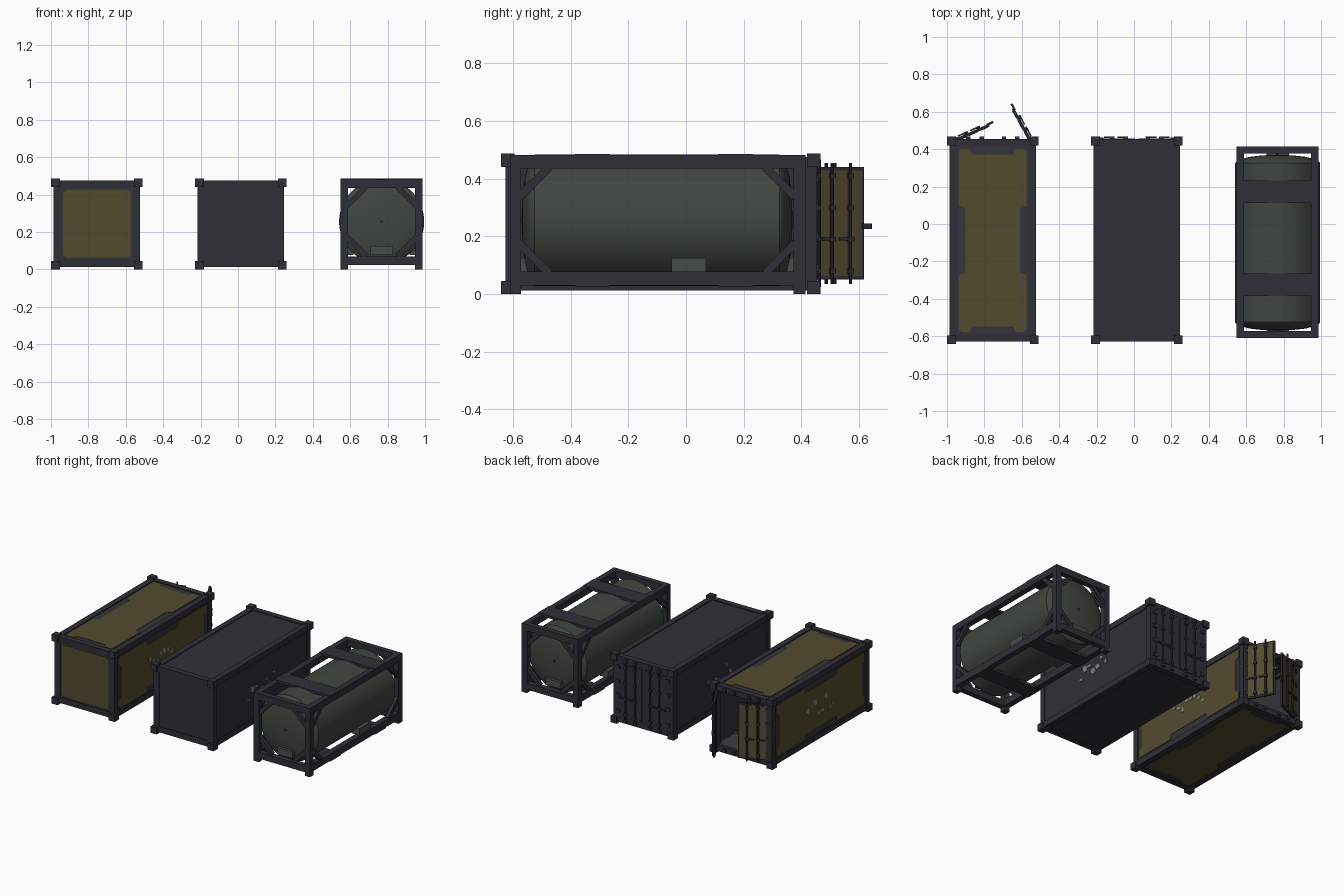
import bpy, bmesh, math, random
from mathutils import Matrix, Vector

if "Cube" in bpy.data.objects:
    bpy.data.objects.remove(bpy.data.objects["Cube"])

random.seed(4)


def material(name, rgb):
    m = bpy.data.materials.new(name)
    m.diffuse_color = (*rgb, 1)
    m.use_nodes = True
    m.node_tree.nodes["Principled BSDF"].inputs["Base Color"].default_value = m.diffuse_color
    return m


STEEL = material("dark_steel", (0.028, 0.028, 0.039))
WORN = material("worn_slate", (0.033, 0.035, 0.040))
OCHRE = material("ochre_paint", (0.088, 0.070, 0.028))
GREEN = material("tank_green", (0.050, 0.062, 0.049))
LIGHT_GREEN = material("plate_green", (0.060, 0.076, 0.062))
GREY = material("faded_grey", (0.22, 0.22, 0.22))
INSIDE = material("interior_grey", (0.045, 0.045, 0.055))
I4 = Matrix.Identity(4)


def finish(name, bm, mat):
    bmesh.ops.recalc_face_normals(bm, faces=bm.faces)
    me = bpy.data.meshes.new(name)
    bm.to_mesh(me)
    bm.free()
    me.materials.append(mat)
    ob = bpy.data.objects.new(name, me)
    bpy.context.collection.objects.link(ob)
    return ob


def box(name, lo, hi, mat, m=I4):
    lo, hi = Vector(lo), Vector(hi)
    bm = bmesh.new()
    bmesh.ops.create_cube(bm, size=1)
    for v in bm.verts:
        v.co = m @ ((lo + hi) / 2 + v.co * (hi - lo))
    return finish(name, bm, mat)


def rod(name, p, q, r, mat, m=I4, n=10):
    p, q = Vector(p), Vector(q)
    bm = bmesh.new()
    bmesh.ops.create_cone(bm, cap_ends=True, segments=n, radius1=r, radius2=r, depth=(q - p).length)
    t = Matrix.Translation((p + q) / 2) @ (q - p).to_track_quat('Z', 'Y').to_matrix().to_4x4()
    bm.transform(m @ t)
    return finish(name, bm, mat)


def plate(name, pts, origin, u, v, thick, mat):
    """Extruded 2D outline, grown along u x v."""
    o, u, v = Vector(origin), Vector(u), Vector(v)
    bm = bmesh.new()
    f = bm.faces.new([bm.verts.new(o + u * a + v * b) for a, b in pts])
    ext = bmesh.ops.extrude_face_region(bm, geom=[f])
    bmesh.ops.translate(bm, vec=u.cross(v).normalized() * thick,
                        verts=[g for g in ext["geom"] if isinstance(g, bmesh.types.BMVert)])
    return finish(name, bm, mat)


def beam(name, p, q, normal, w, d, mat):
    """Flat bar from p to q, w wide, d thick along normal."""
    p, q, n = Vector(p), Vector(q), Vector(normal)
    u = (q - p).normalized()
    v = n.cross(u)
    h = (q - p).length / 2
    return plate(name, [(-h, -w / 2), (h, -w / 2), (h, w / 2), (-h, w / 2)],
                 (p + q) / 2 - n * d / 2, u, v, d, mat)


def notched(L, W, end=0.11):
    """Outline of the worn paint field: notches in all four edges."""
    q = [(0.17, W - 0.035), (0.185, W), (L - 0.015, W), (L, W - 0.015),
         (L, end + 0.015), (L - 0.03, end)]
    top = q
    r = [(a, -b) for a, b in reversed(q)]
    l = [(-a, -b) for a, b in q]
    t = [(-a, b) for a, b in reversed(q)]
    return top + r + l + t


def door(tag, hx, side, angle, painted):
    """Door leaf in local space: +X along the leaf, +Y is the outer face."""
    m = (Matrix.Translation((hx, 0.442, 0)) @ Matrix.Diagonal((side, 1, 1, 1))
         @ Matrix.Rotation(math.radians(angle), 4, 'Z'))
    box(tag + "_leaf", (0, 0, 0.05), (0.195, 0.012, 0.44), STEEL, m)
    for i, (a, b) in enumerate([(0.012, 0.055), (0.073, 0.127), (0.145, 0.185)]):
        box(f"{tag}_panel_{i}", (a, 0.012, 0.062), (b, 0.015, 0.428), OCHRE if painted else STEEL, m)
        if painted:
            box(f"{tag}_inner_panel_{i}", (a, -0.002, 0.062), (b, 0, 0.428), WORN, m)
    for i, a in enumerate((0.064, 0.136)):
        rod(f"{tag}_lock_bar_{i}", (a, 0.02, 0.035), (a, 0.02, 0.455), 0.006, STEEL, m)
        box(f"{tag}_handle_{i}", (a - 0.045, 0.018, 0.186), (a + 0.012, 0.026, 0.196), STEEL, m)
        for z in (0.08, 0.19, 0.3, 0.41):
            box(f"{tag}_bracket_{i}", (a - 0.011, 0.012, z - 0.008), (a + 0.011, 0.027, z + 0.008), STEEL, m)
    for z in (0.09, 0.2, 0.3, 0.4):
        box(tag + "_hinge", (-0.014, 0.002, z - 0.012), (0.016, 0.02, z + 0.012), STEEL, m)
    if painted:
        box(tag + "_latch", (0.185, 0.008, 0.225), (0.222, 0.02, 0.245), STEEL, m)


def container(tag, cx, painted, angles):
    x0, x1, y0, y1, z0, z1 = cx - 0.232, cx + 0.232, -0.627, 0.455, 0.012, 0.475
    t = 0.04
    # corner castings, posts and rails
    for s in (-1, 1):
        for ya, yb in ((-0.642, -0.595), (0.42, 0.467)):
            for za, zb in ((0, 0.046), (0.44, 0.487)):
                xs = sorted((cx + s * 0.198, cx + s * 0.245))
                box(tag + "_corner_casting", (xs[0], ya, za), (xs[1], yb, zb), STEEL)
        xs = sorted((cx + s * 0.192, cx + s * 0.232))
        for ya, yb in ((y0, y0 + t), (y1 - t, y1)):
            box(tag + "_post", (xs[0], ya, z0), (xs[1], yb, z1), STEEL)
        for za, zb in ((z0, z0 + t), (z1 - t, z1)):
            box(tag + "_side_rail", (xs[0], y0, za), (xs[1], y1, zb), STEEL)
    for ya, yb in ((y0, y0 + t), (y1 - t, y1)):
        for za, zb in ((z0, z0 + t), (z1 - t, z1)):
            box(tag + "_end_rail", (x0, ya, za), (x1, yb, zb), STEEL)
    # walls
    w = WORN if painted else STEEL
    i = 0.006
    box(tag + "_roof", (x0 + i, y0 + i, z1 - 0.018), (x1 - i, y1 - i, z1 - i), w)
    box(tag + "_floor", (x0 + i, y0 + i, z0 + i), (x1 - i, y1 - i, z0 + 0.03), w)
    box(tag + "_front_wall", (x0 + i, y0 + i, z0 + i), (x1 - i, y0 + 0.02, z1 - i), w)
    box(tag + "_left_wall", (x0 + i, y0 + i, z0 + i), (x0 + 0.02, y1 - i, z1 - i), w)
    box(tag + "_right_wall", (x1 - 0.02, y0 + i, z0 + i), (x1 - i, y1 - i, z1 - i), w)
    box(tag + "_deck", (x0 + 0.03, y0 + 0.03, z0 + 0.03), (x1 - 0.03, y1 - 0.02, z0 + 0.042), INSIDE)
    # worn paint fields
    yc, zc = -0.088, 0.244
    if painted:
        p = notched(0.49, 0.18)
        plate("roof_paint", p, (cx, yc, z1 - i), (0, 1, 0), (-1, 0, 0), 0.003, OCHRE)
        plate("underside_paint", p, (cx, yc, z0 + i), (0, 1, 0), (1, 0, 0), 0.003, OCHRE)
        plate("right_paint", p, (x1 - i, yc, zc), (0, 1, 0), (0, 0, 1), 0.003, OCHRE)
        plate("left_paint", p, (x0 + i, yc, zc), (0, -1, 0), (0, 0, 1), 0.003, OCHRE)
        a, b = 0.18, 0.165
        o = [(a, b), (b, a), (-b, a), (-a, b), (-a, -b), (-b, -a), (b, -a), (a, -b)]
        plate("front_paint", o, (cx, y0 + i, zc), (1, 0, 0), (0, 0, 1), 0.003, OCHRE)
    # scattered faded patches on both long sides
    for s in (-1, 1):
        for k in range(8):
            y = yc - 0.14 + 0.04 * k
            z = zc + random.uniform(-0.07, 0.05)
            a, b = random.uniform(0.008, 0.02), random.uniform(0.008, 0.022)
            o = [(a, -b), (a, b * 0.3), (a * 0.4, b), (-a, b), (-a, -b * 0.4), (-a * 0.3, -b)]
            plate(tag + "_faded_patch", o, (cx + s * 0.226, y, z), (0, s, 0), (0, 0, 1), 0.005, GREY)
    # doors and the keepers above and below them
    door(tag + "_left_door", cx - 0.195, 1, angles[0], painted)
    door(tag + "_right_door", cx + 0.195, -1, angles[1], painted)
    for dx in (-0.131, -0.059, 0.059, 0.131):
        for z in (0.035, 0.455):
            box(tag + "_lock_keeper", (cx + dx - 0.011, 0.45, z - 0.011), (cx + dx + 0.011, 0.469, z + 0.011), STEEL)


container("open_container", -0.755, True, (24, 61))
container("closed_container", 0.015, False, (0, 0))

# tank body: revolved profile along y
TX, TZ, R = 0.768, 0.256, 0.2275
prof = [(0, -0.570), (0.08, -0.567), (0.15, -0.559), (0.195, -0.547), (0.219, -0.535), (R, -0.525),
        (R, 0.325), (0.219, 0.335), (0.195, 0.347), (0.15, 0.359), (0.08, 0.367), (0, 0.370)]
bm = bmesh.new()
vs = [bm.verts.new((TX + r, y, TZ)) for r, y in prof]
es = [bm.edges.new(e) for e in zip(vs, vs[1:])]
bmesh.ops.spin(bm, geom=vs + es, cent=(TX, 0, TZ), axis=(0, 1, 0), angle=math.tau, steps=64)
bmesh.ops.remove_doubles(bm, verts=bm.verts, dist=0.0005)
tank = finish("tank_body", bm, GREEN)
bpy.context.view_layer.objects.active = tank
tank.select_set(True)
bpy.ops.object.shade_smooth_by_angle(angle=math.radians(40))

# tank frame
FX0, FX1, FY0, FY1 = 0.549, 0.987, -0.61, 0.415
for xa, xb in ((FX0, FX0 + 0.04), (FX1 - 0.04, FX1)):
    for ya, yb in ((FY0, FY0 + 0.038), (FY1 - 0.042, FY1)):
        box("tank_post", (xa, ya, 0), (xb, yb, 0.482), STEEL)
    for za, zb in ((0.03, 0.078), (0.436, 0.482)):
        box("tank_side_rail", (xa, FY0, za), (xb, FY1, zb), STEEL)
for ya, yb in ((FY0, FY0 + 0.038), (FY1 - 0.038, FY1)):
    for za, zb in ((0.025, 0.07), (0.436, 0.482)):
        box("tank_end_rail", (FX0, ya, za), (FX1, yb, zb), STEEL)
for ya, yb in ((-0.385, -0.265), (0.113, 0.233)):
    box("top_cross_plate", (FX0, ya, 0.468), (FX1, yb, 0.486), STEEL)
    box("bottom_cross_plate", (FX0, ya, 0.024), (FX1, yb, 0.042), STEEL)

# diagonal braces on the ends and the sides
for za, zb in ((0.335, 0.44), (0.178, 0.073)):
    for s in (-1, 1):
        for y in (FY0 + 0.018, FY1 - 0.018):
            beam("end_brace", (TX + s * 0.19, y, za), (TX + s * 0.085, y, zb), (0, 1, 0), 0.028, 0.024, STEEL)
        for ya, d in ((-0.58, 1), (0.38, -1)):
            beam("side_brace", (TX + s * 0.204, ya, za), (TX + s * 0.204, ya + d * 0.105, zb),
                 (1, 0, 0), 0.028, 0.024, STEEL)

# plates on the tank ends and sides, and a centre boss
for ya, yb in ((-0.580, -0.545), (0.345, 0.380)):
    box("tank_end_plate", (TX - 0.06, ya, 0.078), (TX + 0.06, yb, 0.125), LIGHT_GREEN)
rod("centre_boss", (TX, -0.574, TZ), (TX, 0.374, TZ), 0.008, STEEL)
for s in (-1, 1):
    xs = sorted((TX + s * 0.15, TX + s * 0.212))
    box("tank_side_plate", (xs[0], -0.05, 0.078), (xs[1], 0.07, 0.125), LIGHT_GREEN)
